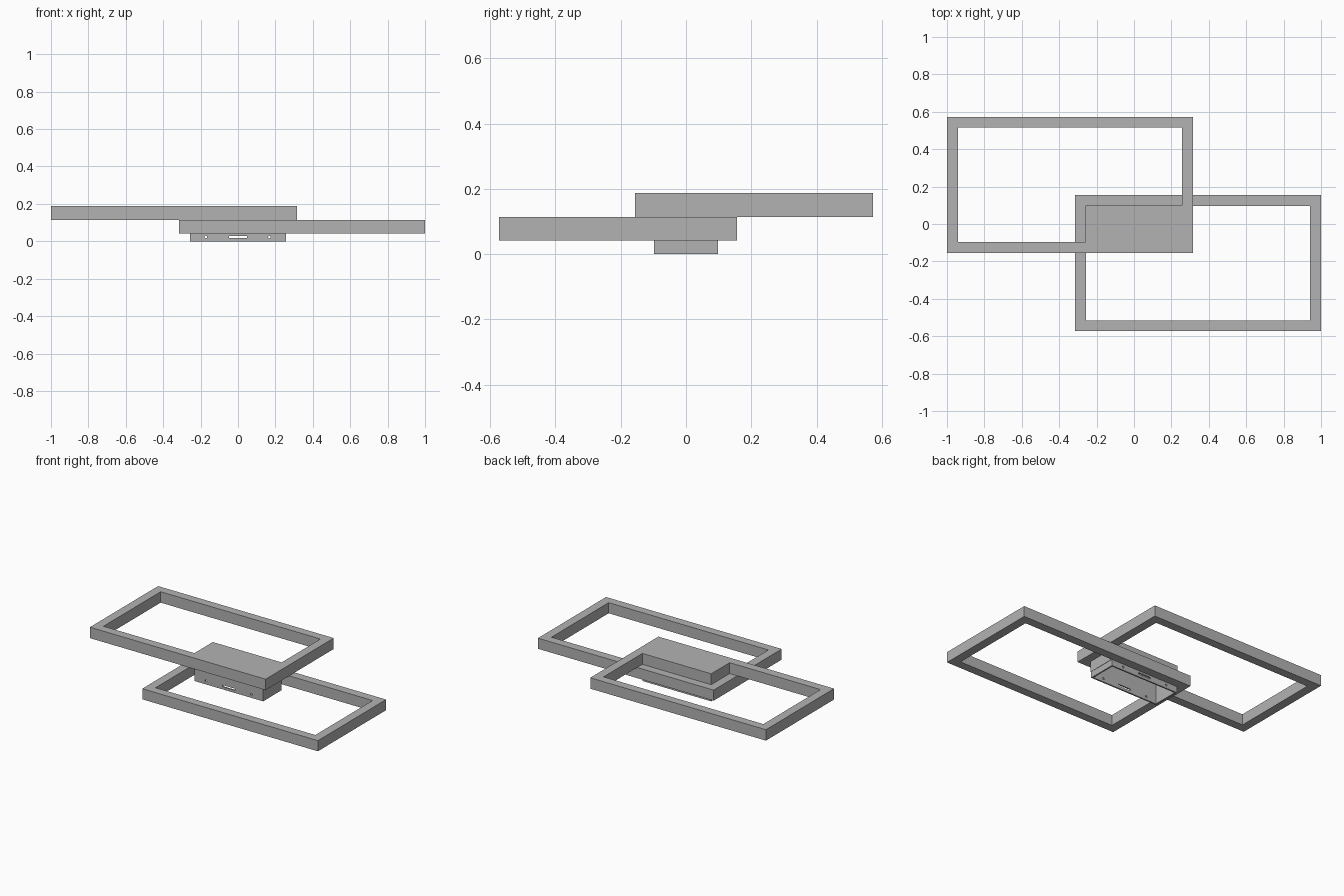
import bpy, bmesh, math

if "Cube" in bpy.data.objects:
    bpy.data.objects.remove(bpy.data.objects["Cube"])

grey = bpy.data.materials.new("satin_grey")
grey.diffuse_color = (0.45, 0.45, 0.45, 1)
grey.use_nodes = True
grey.node_tree.nodes["Principled BSDF"].inputs["Base Color"].default_value = grey.diffuse_color


def prism(name, outline, z0, z1):
    """Extrude a flat xy outline from z0 to z1."""
    bm = bmesh.new()
    face = bm.faces.new([bm.verts.new((x, y, z0)) for x, y in outline])
    top = bmesh.ops.extrude_face_region(bm, geom=[face])["geom"]
    for v in top:
        if isinstance(v, bmesh.types.BMVert):
            v.co.z = z1
    bmesh.ops.recalc_face_normals(bm, faces=bm.faces)
    mesh = bpy.data.meshes.new(name)
    bm.to_mesh(mesh)
    bm.free()
    obj = bpy.data.objects.new(name, mesh)
    bpy.context.collection.objects.link(obj)
    mesh.materials.append(grey)
    return obj


def rect(x0, x1, y0, y1):
    return [(x0, y0), (x1, y0), (x1, y1), (x0, y1)]


def cut(obj, cutter):
    mod = obj.modifiers.new("cut", 'BOOLEAN')
    mod.operation = 'DIFFERENCE'
    mod.solver = 'EXACT'
    mod.object = cutter
    bpy.context.view_layer.objects.active = obj
    bpy.ops.object.modifier_apply(modifier=mod.name)
    bpy.data.objects.remove(cutter, do_unlink=True)


def cavity(z0, z1):
    return prism("cavity_cutter", rect(-0.247, 0.247, -0.088, 0.088), z0, z1)


# Two rectangular frames, each with a solid block where they overlap;
# the lower one is the upper one turned half a circle
OUTER = rect(-1.0, 0.316, -0.156, 0.573)
OPENING = [(-0.94, -0.097), (-0.259, -0.097), (-0.259, 0.1),
           (0.257, 0.1), (0.257, 0.515), (-0.94, 0.515)]
for name, sign, z0, z1, roof in (("upper_frame", 1, 0.114, 0.188, 0.18),
                                 ("lower_frame", -1, 0.042, 0.114, 0.2)):
    def turn(pts):
        return [(sign * x, sign * y) for x, y in pts]
    frame = prism(name, turn(OUTER), z0, z1)
    cut(frame, prism("opening_cutter", turn(OPENING), z0 - 0.1, z1 + 0.1))
    cut(frame, cavity(-0.1, roof))

# Hollow ceiling mount, open on its hidden side
mount = prism("mounting_box", rect(-0.257, 0.257, -0.098, 0.098), 0, 0.042)
cut(mount, cavity(-0.1, 0.2))

# Cable slot and screw holes through the front and back walls
cut(mount, prism("slot_cutter", rect(-0.047, 0.047, -0.2, 0.2), 0.017, 0.029))
for x in (-0.172, 0.168):
    bpy.ops.mesh.primitive_cylinder_add(vertices=16, radius=0.007, depth=0.4,
                                        location=(x, 0, 0.023),
                                        rotation=(math.pi / 2, 0, 0))
    cut(mount, bpy.context.object)
